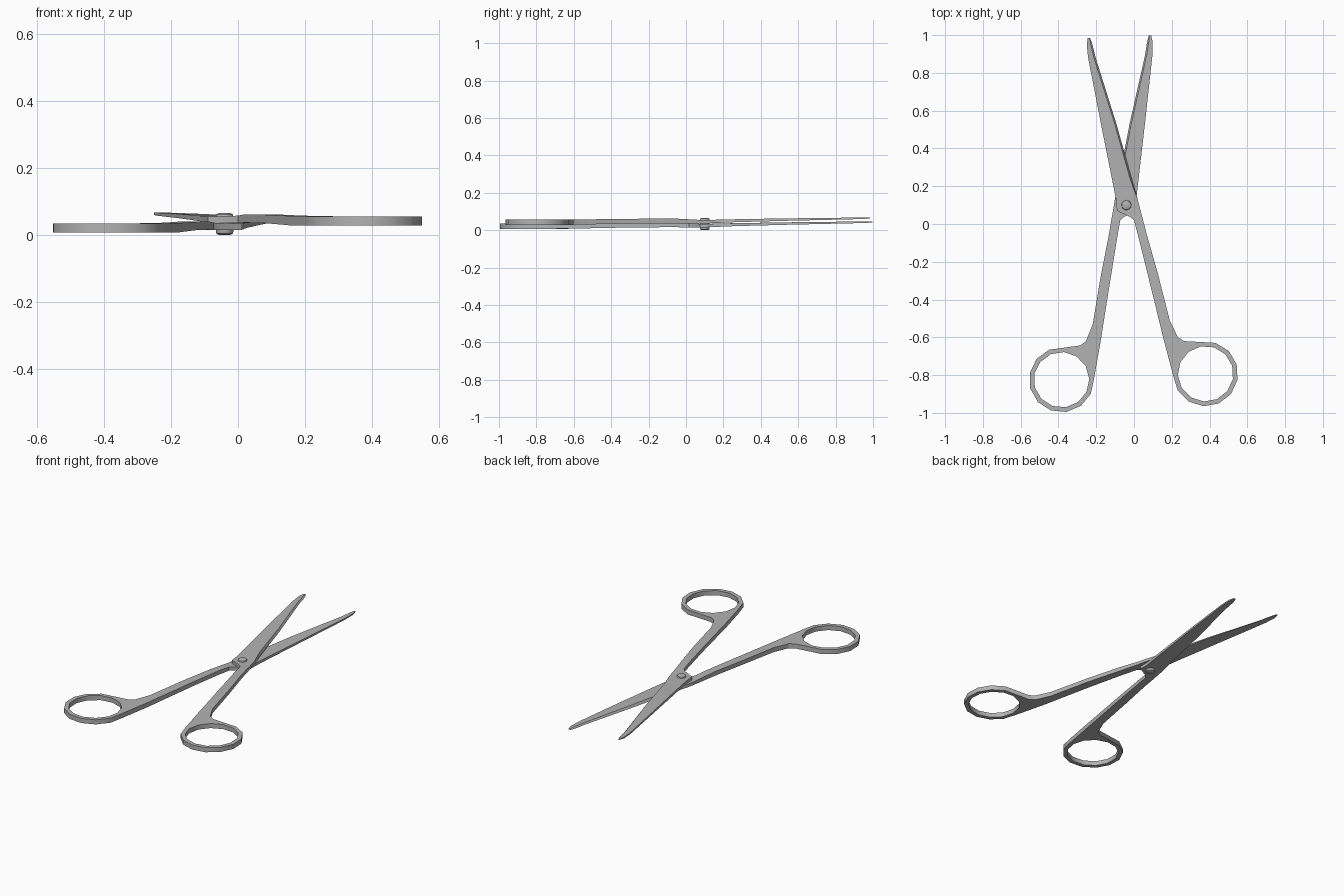
import bpy
import bmesh
import math
from mathutils import Matrix, Vector

cube = bpy.data.objects.get("Cube")
if cube:
    bpy.data.objects.remove(cube, do_unlink=True)

steel = bpy.data.materials.new("brushed_steel")
steel.use_nodes = True
colour = (0.45, 0.45, 0.45, 1)
steel.diffuse_color = colour
shader = next(n for n in steel.node_tree.nodes if n.type == "BSDF_PRINCIPLED")
shader.inputs["Base Color"].default_value = colour
shader.inputs["Roughness"].default_value = 0.5

PIVOT = Vector((-0.04, 0.1, 0))
RING_CENTRE = Vector((0.379, -0.793))
RING_SIDES = 13
BEVEL = 0.009

# Blade and shank stations: y, left x, right x, underside z, top z
STATIONS = [
    (0.984, -0.245, -0.232, 0.062, 0.067),
    (0.95, -0.25, -0.22, 0.06, 0.068),
    (0.88, -0.243, -0.203, 0.058, 0.067),
    (0.53, -0.175, -0.093, 0.05, 0.063),
    (0.24, -0.117, -0.012, 0.042, 0.058),
    (0.13, -0.095, 0.02, 0.037, 0.055),
    (0.07, -0.09, 0.035, 0.036, 0.055),
    (0.037, -0.02, 0.044, 0.036, 0.057),
    (0.02, 0, 0.048, 0.036, 0.058),
    (-0.06, 0.021, 0.069, 0.037, 0.062),
    (-0.265, 0.072, 0.127, 0.036, 0.061),
    (-0.513, 0.133, 0.19, 0.031, 0.058),
    (-0.6, 0.154, 0.233, 0.029, 0.057),
]
RING_Z = (0.028, 0.056)


def finish(name, bm):
    """Turn a bmesh into a shaded, coloured object."""
    bmesh.ops.recalc_face_normals(bm, faces=bm.faces[:])
    mesh = bpy.data.meshes.new(name)
    bm.to_mesh(mesh)
    bm.free()
    mesh.materials.append(steel)
    obj = bpy.data.objects.new(name, mesh)
    bpy.context.collection.objects.link(obj)
    bpy.ops.object.select_all(action="DESELECT")
    obj.select_set(True)
    bpy.context.view_layer.objects.active = obj
    bpy.ops.object.shade_smooth_by_angle(angle=math.radians(30))
    return obj


def scissor_half(name, transform):
    """One blade, shank and finger ring as a single closed solid."""
    bm = bmesh.new()
    lower, upper, quads = [], [], []

    def add(x, y, z_low, z_high, inset=0):
        lower.append(bm.verts.new((x, y, z_low)))
        upper.append(bm.verts.new((x - inset, y, z_high)))
        return len(lower) - 1

    # Blade and shank strip, with a ground cutting edge on the blade
    rows = []
    for y, left, right, z_low, z_high in STATIONS:
        inset = min(BEVEL, (right - left) / 3) if y > 0.13 else 0
        rows.append((add(left, y, z_low, z_high),
                     add(right, y, z_low, z_high, inset)))
    for (a, b), (c, d) in zip(rows, rows[1:]):
        quads.append((a, c, d, b))

    # Finger ring, whose outer loop runs into the end of the shank
    shank_left, shank_right = rows[-1]
    inner, outer = [], []
    for i in range(RING_SIDES):
        angle = math.radians(183) + math.tau * i / RING_SIDES
        ray = Vector((math.cos(angle), math.sin(angle)))
        inner.append(add(*(RING_CENTRE + ray * 0.147), *RING_Z))
        if i == RING_SIDES - 1:
            outer.append(shank_left)
        elif i == RING_SIDES - 2:
            outer.append(shank_right)
        elif i == RING_SIDES - 3:
            outer.append(add(0.265, -0.62, *RING_Z))
        else:
            outer.append(add(*(RING_CENTRE + ray * 0.172), *RING_Z))
    for i in range(RING_SIDES):
        j = (i + 1) % RING_SIDES
        quads.append((outer[i], outer[j], inner[j], inner[i]))

    # Top and bottom skins, then walls along every open edge
    edges = set()
    for quad in quads:
        bm.faces.new([upper[i] for i in quad])
        bm.faces.new([lower[i] for i in reversed(quad)])
        edges.update(zip(quad, quad[1:] + quad[:1]))
    for a, b in sorted(edges):
        if (b, a) not in edges:
            bm.faces.new((upper[b], upper[a], lower[a], lower[b]))

    bm.transform(transform)
    return finish(name, bm)


# Upper half as drawn; lower half mirrored and swung about the pivot
scissor_half("upper_half", Matrix.Identity(4))
swing = (Matrix.Translation(PIVOT + Vector((0, 0, -0.021)))
         @ Matrix.Rotation(math.radians(4.75), 4, "Z")
         @ Matrix.Scale(-1, 4, Vector((1, 0, 0)))
         @ Matrix.Translation(-PIVOT))
scissor_half("lower_half", swing)

# Pivot rivet with a domed head on each side
profile = [(0, 0), (0.016, 0), (0.024, 0.004), (0.026, 0.009),
           (0.026, 0.057), (0.024, 0.062), (0.016, 0.066), (0, 0.066)]
bm = bmesh.new()
points = [bm.verts.new((PIVOT.x + r, PIVOT.y, z)) for r, z in profile]
rim = [bm.edges.new(pair) for pair in zip(points, points[1:])]
bmesh.ops.spin(bm, geom=points + rim, cent=PIVOT, axis=(0, 0, 1),
               angle=math.tau, steps=16, use_merge=True)
bmesh.ops.remove_doubles(bm, verts=bm.verts[:], dist=0.0001)
finish("pivot_rivet", bm)
